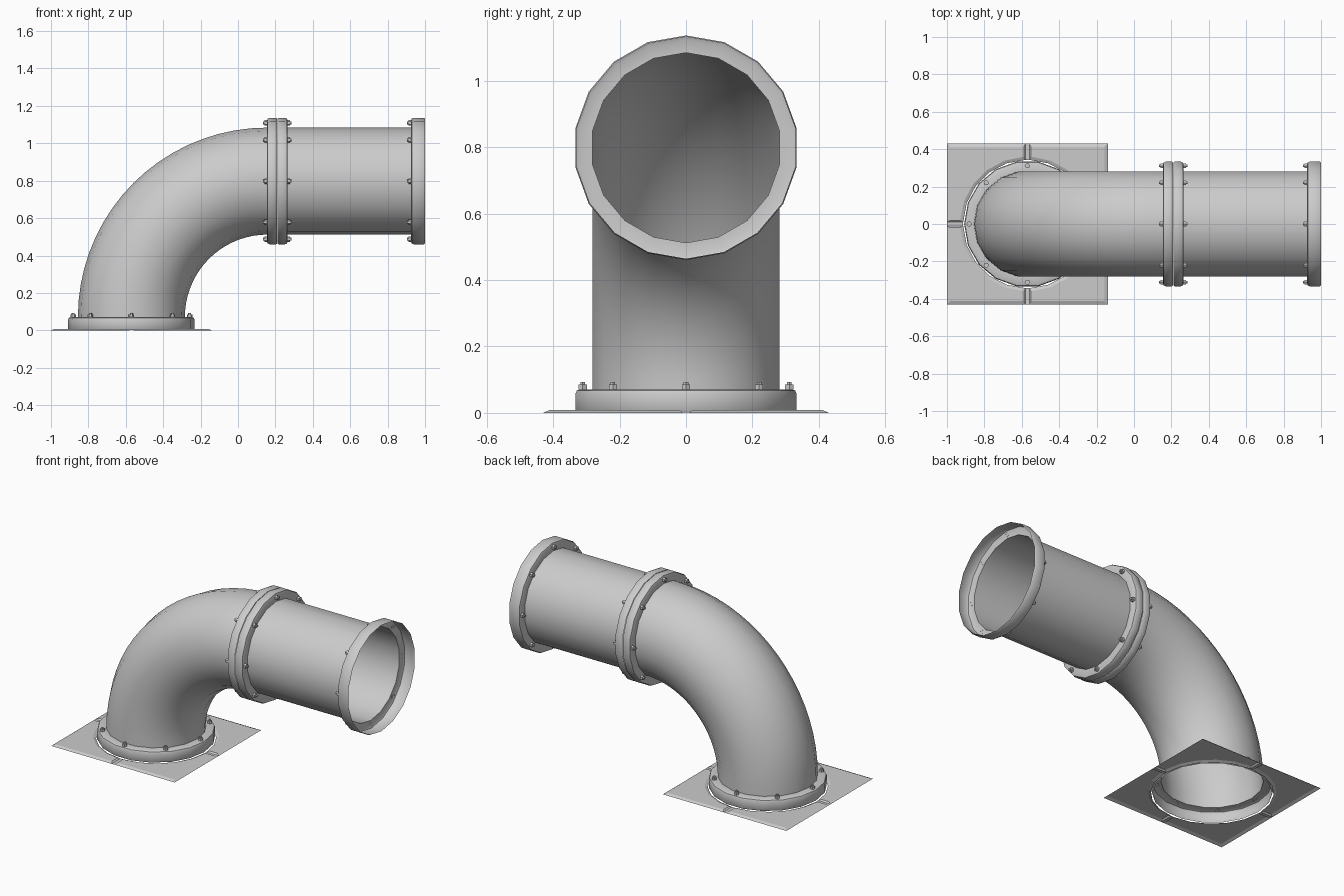
import bpy, bmesh, math
from mathutils import Vector, Matrix

if "Cube" in bpy.data.objects:
    bpy.data.objects.remove(bpy.data.objects["Cube"])

SIDES = 18
PIPE_R, BOLT_R = 0.286, 0.311
BASE_X, PIPE_Z = -0.57, 0.798
X, Z = Vector((1, 0, 0)), Vector((0, 0, 1))


def finish(name, bm, smooth=True):
    bmesh.ops.remove_doubles(bm, verts=bm.verts, dist=1e-5)
    bmesh.ops.recalc_face_normals(bm, faces=bm.faces)
    me = bpy.data.meshes.new(name)
    bm.to_mesh(me)
    bm.free()
    ob = bpy.data.objects.new(name, me)
    bpy.context.collection.objects.link(ob)
    if smooth:
        bpy.ops.object.select_all(action='DESELECT')
        ob.select_set(True)
        bpy.context.view_layer.objects.active = ob
        bpy.ops.object.shade_smooth_by_angle(angle=math.radians(35))
    return ob


def ring(center, axis, ref, r, n=SIDES):
    side = axis.cross(ref)
    return [center + r * (math.cos(t) * ref + math.sin(t) * side)
            for t in (2 * math.pi * i / n for i in range(n))]


def skin(bm, rings):
    rows = [[bm.verts.new(p) for p in r] for r in rings]
    n = len(rows[0])
    for a, b in zip(rows, rows[1:]):
        for i in range(n):
            bm.faces.new((a[i], a[(i + 1) % n], b[(i + 1) % n], b[i]))
    return rows


def flange(name, origin, axis, ref, h):
    # open cup: skirt, rounded shoulder, flat collar down to the pipe
    prof = [(0.334, 0), (0.338, 0.006), (0.338, h - 0.014), (0.334, h - 0.004),
            (0.324, h), (PIPE_R, h)]
    bm = bmesh.new()
    skin(bm, [ring(origin + axis * z, axis, ref, r) for r, z in prof])
    finish(name, bm)
    # eight hex nuts with stud tips
    bm = bmesh.new()
    for p in ring(origin + axis * h, axis, ref, BOLT_R, 8):
        for r, z0, z1 in ((0.0145, -0.001, 0.014), (0.008, 0.014, 0.022)):
            rows = skin(bm, [ring(p + axis * z, axis, ref, r, 6) for z in (z0, z1)])
            bm.faces.new(rows[-1])
    finish(name + "_bolts", bm, False)


# flanges: base, the joined pair and the outlet
flange("base_flange", Vector((BASE_X, 0, 0.001)), Z, -X, 0.070)
flange("elbow_flange", X * 0.209 + Z * PIPE_Z, -X, Z, 0.054)
flange("pipe_flange", X * 0.211 + Z * PIPE_Z, X, Z, 0.054)
flange("outlet_flange", X * 1.0 + Z * PIPE_Z, -X, Z, 0.075)

# curved elbow
bend = 0.727
c = Vector((BASE_X + bend, 0, PIPE_Z - bend))
rings = []
for i in range(19):
    t = math.pi / 2 * i / 18
    out = Vector((-math.cos(t), 0, math.sin(t)))
    axis = Vector((math.sin(t), 0, math.cos(t)))
    rings.append(ring(c + out * bend, axis, out, PIPE_R))
bm = bmesh.new()
skin(bm, rings)
finish("elbow", bm)

# straight pipe
bm = bmesh.new()
skin(bm, [ring(X * x + Z * PIPE_Z, X, Z, PIPE_R) for x in (0.265, 0.925)])
finish("straight_pipe", bm)


# base plate: four raised chamfered quadrants around a round hole
def quadrant(gap, hole, edge, z):
    a0 = math.asin(gap / hole)
    pts = []
    for i in range(6):
        t = a0 + (math.pi / 2 - 2 * a0) * i / 5
        pts.append(Vector((hole * math.cos(t), hole * math.sin(t), z)))
    return pts + [Vector((gap, edge, z)), Vector((edge, edge, z)), Vector((edge, gap, z))]


bm = bmesh.new()
for k in range(4):
    m = Matrix.Translation((BASE_X, 0, 0)) @ Matrix.Rotation(k * math.pi / 2, 4, 'Z')
    low = [m @ p for p in quadrant(0.010, 0.343, 0.43, 0)]
    high = [m @ p for p in quadrant(0.019, 0.360, 0.412, 0.008)]
    rows = skin(bm, [low, high])
    bm.faces.new(rows[-1])
    # groove floor between quadrants
    bm.faces.new([bm.verts.new(m @ Vector(p)) for p in
                  ((0.343, -0.010, 0), (0.43, -0.010, 0), (0.43, 0.010, 0), (0.343, 0.010, 0))])
finish("base_plate", bm, False)
